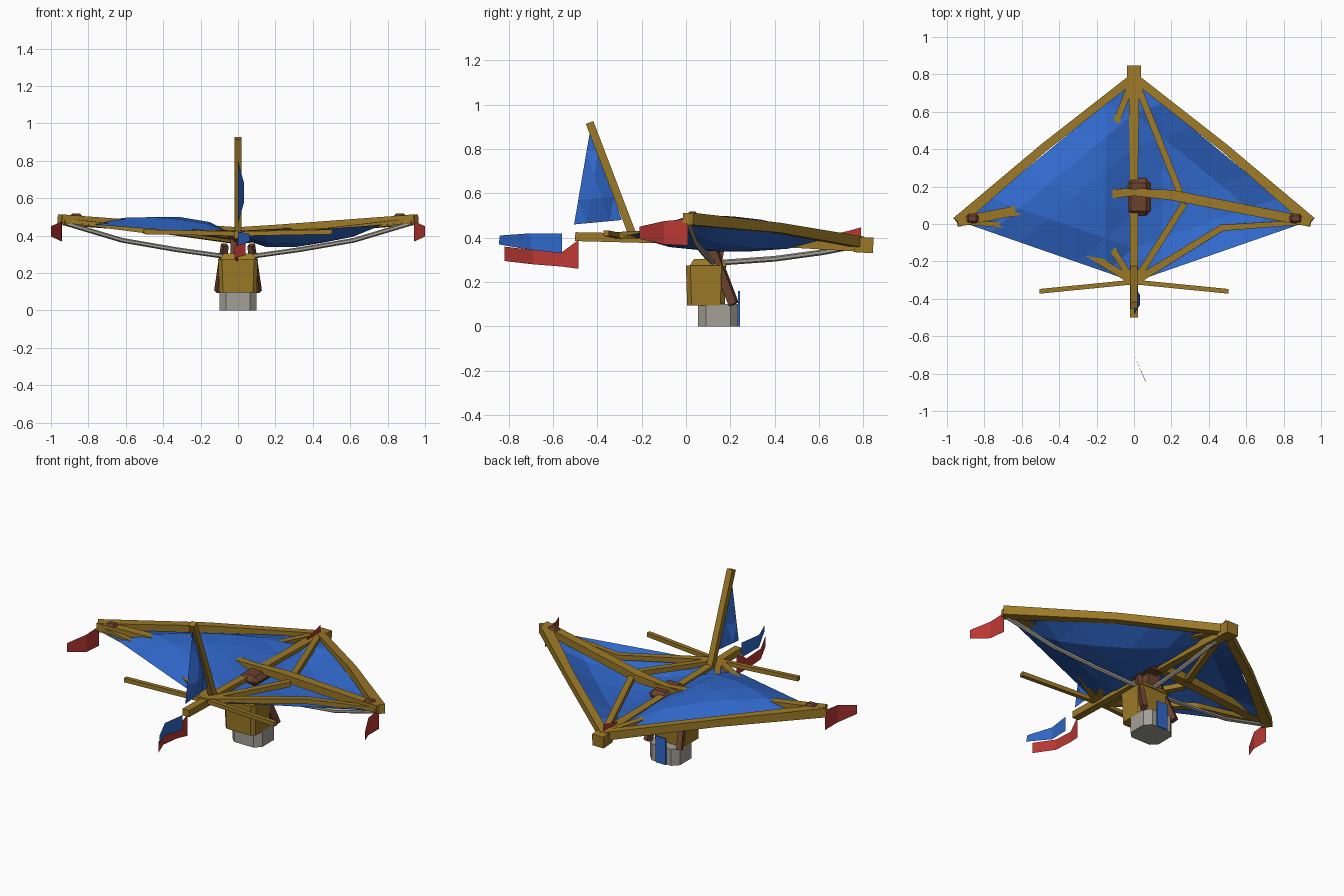
import bpy, bmesh, math
from mathutils import Vector

if "Cube" in bpy.data.objects:
    bpy.data.objects.remove(bpy.data.objects["Cube"])


def material(name, rgb):
    m = bpy.data.materials.new(name)
    m.use_nodes = True
    m.diffuse_color = (*rgb, 1)
    m.node_tree.nodes["Principled BSDF"].inputs["Base Color"].default_value = (*rgb, 1)
    return m


WOOD = material("golden wood", (.33, .19, .02))
BROWN = material("dark brown", (.15, .055, .028))
BLUE = material("blue cloth", (.03, .14, .6))
RED = material("red cloth", (.5, .04, .033))
GREY = material("grey metal", (.37, .35, .31))


def finish(name, bm, mat):
    me = bpy.data.meshes.new(name)
    bm.to_mesh(me)
    bm.free()
    me.materials.append(mat)
    ob = bpy.data.objects.new(name, me)
    bpy.context.collection.objects.link(ob)
    return ob


def beam(name, points, sizes, mat=WOOD, sides=4):
    """Sweep a polygon section along a path; sizes are (width, height) per point."""
    pts = [Vector(p) for p in points]
    bm = bmesh.new()
    rings = []
    for i, p in enumerate(pts):
        d = (pts[min(i + 1, len(pts) - 1)] - pts[max(i - 1, 0)]).normalized()
        side = d.cross(Vector((0, 0, 1))).normalized()
        up = side.cross(d)
        w, h = sizes[min(i, len(sizes) - 1)]
        k = .5 / math.cos(math.pi / sides)
        ring = []
        for j in range(sides):
            a = math.tau * (j + .5) / sides
            ring.append(bm.verts.new(p + side * w * k * math.cos(a) + up * h * k * math.sin(a)))
        rings.append(ring)
    for r, s in zip(rings, rings[1:]):
        for j in range(sides):
            bm.faces.new((r[j], r[(j + 1) % sides], s[(j + 1) % sides], s[j]))
    bm.faces.new(rings[0])
    bm.faces.new(rings[-1])
    bmesh.ops.recalc_face_normals(bm, faces=bm.faces)
    return finish(name, bm, mat)


def sail(name, a, b, c, bulge, n=6):
    """Triangular cloth that billows along the bulge vector."""
    a, b, c, bulge = map(Vector, (a, b, c, bulge))
    bm = bmesh.new()
    grid = {}
    for i in range(n + 1):
        for j in range(n + 1 - i):
            u, v = i / n, j / n
            t = 1 - u - v
            puff = max(0, 27 * u * v * t) ** .65
            grid[i, j] = bm.verts.new(a * t + b * u + c * v + bulge * puff)
    for i in range(n):
        for j in range(n - i):
            bm.faces.new((grid[i, j], grid[i + 1, j], grid[i, j + 1]))
            if i + j < n - 1:
                bm.faces.new((grid[i + 1, j], grid[i + 1, j + 1], grid[i, j + 1]))
    return finish(name, bm, BLUE)


def flag(name, top, bottom, mat):
    """Thin cloth strip between two edge paths."""
    bm = bmesh.new()
    rows = [[bm.verts.new(p) for p in path] for path in (top, bottom)]
    for i in range(len(top) - 1):
        bm.faces.new((rows[0][i], rows[0][i + 1], rows[1][i + 1], rows[1][i]))
    return finish(name, bm, mat)


def block(name, centre, size, mat, bevel=.02, vertical=False, top=1):
    """Chamfered box, optionally with only its upright edges cut and a scaled top."""
    bm = bmesh.new()
    bmesh.ops.create_cube(bm, size=1)
    for v in bm.verts:
        k = top if v.co.z > 0 else 1
        v.co = Vector((v.co.x * size[0] * k, v.co.y * size[1] * k, v.co.z * size[2])) + Vector(centre)
    edges = [e for e in bm.edges
             if not vertical or abs(e.verts[0].co.z - e.verts[1].co.z) > size[2] * .5]
    if bevel:
        bmesh.ops.bevel(bm, geom=edges, offset=bevel, segments=1, affect='EDGES')
    return finish(name, bm, mat)


# Central keel, nose block and tail mast
beam("keel", [(0, -.5, .405), (0, .35, .385), (0, .78, .37)], [(.045, .04), (.045, .045), (.06, .065)])
beam("nose_block", [(0, .76, .37), (0, .845, .365)], [(.075, .07)])
beam("tail_mast", [(0, -.24, .41), (0, -.435, .92)], [(.036, .036)])
sail("tail_fin", (0, -.43, .9), (0, -.29, .48), (0, -.505, .46), (.035, 0, 0), 4)

# Mirrored wing frame
for side, s in (("left", 1), ("right", -1)):
    beam(side + "_leading_edge", [(0, .785, .38), (s * .48, .41, .445), (s * .945, .01, .485)],
         [(.045, .05), (.045, .045), (.06, .055)])
    beam(side + "_cross_spar", [(-s * .08, .175, .425), (s * .2, .155, .435), (s * .945, .01, .49)],
         [(.03, .03), (.055, .045), (.05, .045)])
    beam(side + "_front_rib", [(s * .01, .76, .39), (s * .245, .17, .425)], [(.035, .03)])
    beam(side + "_rear_rib", [(s * .01, -.3, .41), (s * .27, .11, .425)], [(.035, .03)])
    beam(side + "_trailing_rib", [(0, -.31, .41), (s * .47, -.02, .425), (s * .92, .01, .48)],
         [(.04, .03), (.035, .03), (.025, .025)])
    beam(side + "_tail_bar", [(0, -.31, .41), (s * .505, -.36, .42)], [(.025, .025)])
    beam(side + "_tip_brace", [(s * .93, .02, .485), (s * .65, .065, .475)], [(.06, .04), (.01, .015)])
    # Tip lashing and pennant
    block(side + "_tip_lashing", (s * .865, .03, .495), (.065, .05, .045), BROWN, .012)
    path = [(s * .94, .01), (s * .945, -.1), (s * 1, -.21)]
    flag(side + "_tip_pennant",
         [(x, y, z) for (x, y), z in zip(path, (.485, .475, .45))],
         [(x, y, z) for (x, y), z in zip(path, (.365, .37, .395))], RED)
    # Cloth billows up on one side and sags on the other
    sail(side + "_sail", (0, .77, .385), (s * .92, .01, .47), (0, -.31, .4), (0, 0, -s * .08))
    # Stay ropes and gondola struts
    beam(side + "_stay_rope", [(s * .08, .12, .29), (s * .33, .085, .325), (s * .62, .045, .375),
                               (s * .92, .01, .465)], [(.022, .022)], GREY, 6)
    beam(side + "_gondola_strut", [(s * .07, .12, .35), (s * .107, .215, .1)], [(.03, .04)], BROWN)

beam("nose_stay_rope", [(0, .12, .285), (0, .4, .305), (0, .62, .335), (0, .8, .37)],
     [(.022, .022)], GREY, 6)

# Hub lashing around the spar crossing
block("hub_lashing", (.025, .145, .395), (.13, .2, .06), BROWN, .025)

# Gondola
block("gondola_body", (0, .09, .185), (.2, .17, .18), WOOD, .02, True, 1.06)
block("gondola_lid", (0, .1, .2875), (.2, .17, .035), WOOD, 0, True, .75)
beam("hub_post", [(0, .12, .28), (0, .1401, .39)], [(.08, .08)], BROWN)
block("base_weight", (0, .145, .05), (.2, .18, .1), GREY, .035, True)
block("base_plate", (0, .24, .08), (.07, .009, .16), BLUE, 0)

# Tail streamers and nose pennant
flag("tail_streamer_blue", [(.02, -.56, .42), (0, -.7, .42), (.06, -.84, .41)],
     [(.02, -.56, .33), (0, -.7, .345), (.065, -.845, .37)], BLUE)
flag("tail_streamer_red", [(0, -.485, .39), (-.015, -.56, .335), (-.018, -.69, .345), (.04, -.82, .36)],
     [(0, -.485, .26), (-.015, -.56, .27), (-.018, -.69, .28), (.04, -.82, .295)], RED)
flag("nose_pennant", [(0, .79, .447), (0, .73, .43), (0, .66, .415)],
     [(0, .79, .38), (0, .73, .38), (0, .66, .385)], RED)
